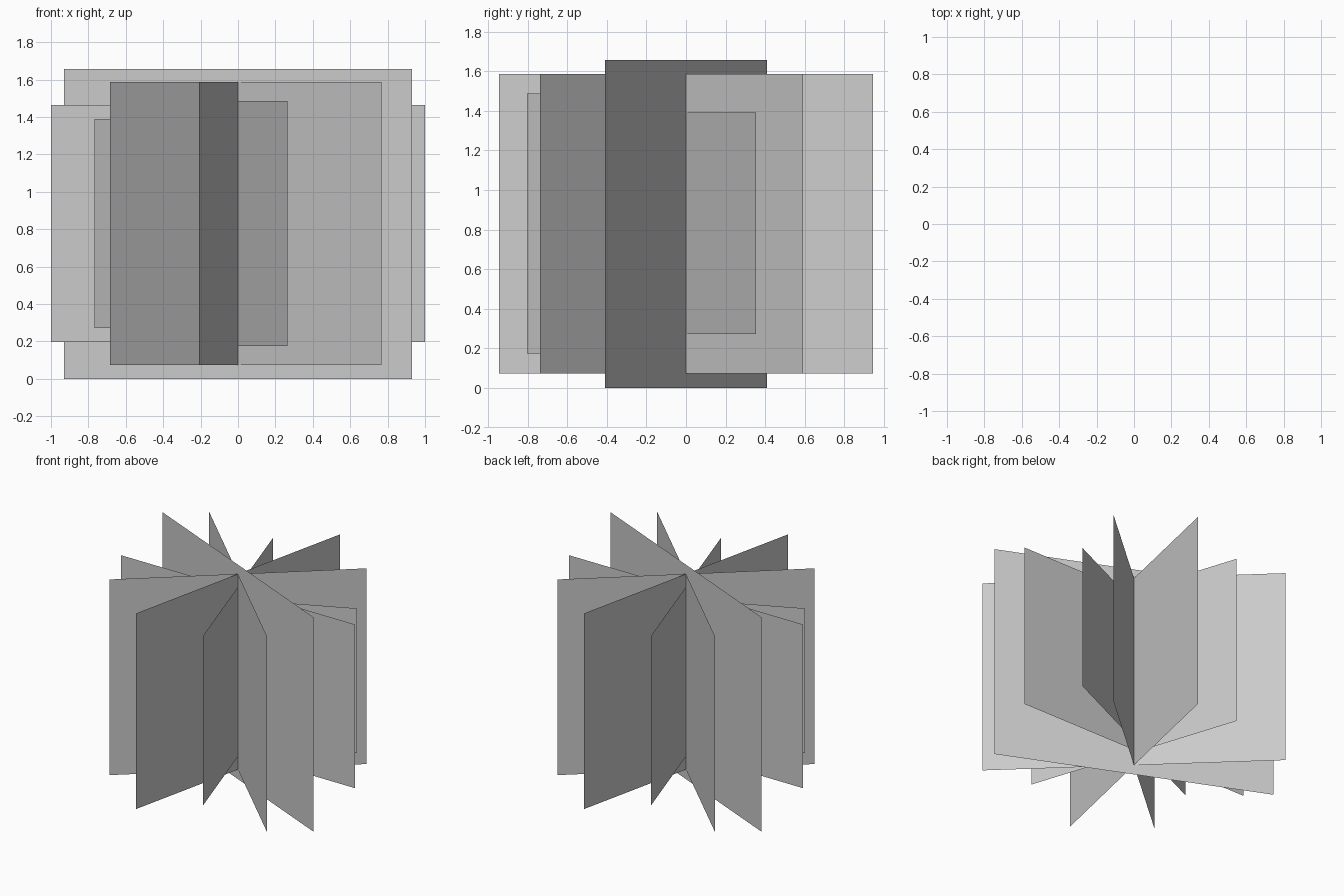
import bpy

if "Cube" in bpy.data.objects:
    bpy.data.objects.remove(bpy.data.objects["Cube"])

# Thin upright panels crossing on the z axis: half-extent x, half-extent y, bottom, top
panels = [
    ("tall_panel", 0.93, -0.409, 0.0, 1.657),
    ("widest_panel", 1.0, 0.0, 0.198, 1.463),
    ("short_panel", 0.768, 0.354, 0.272, 1.39),
    ("diagonal_panel", 0.684, 0.591, 0.074, 1.586),
    ("deep_panel", 0.209, 0.944, 0.074, 1.586),
    ("medium_panel", 0.264, -0.803, 0.175, 1.486),
    ("opposite_diagonal_panel", 0.766, -0.737, 0.074, 1.586),
]


def add_panel(name, x, y, bottom, top):
    mesh = bpy.data.meshes.new(name)
    corners = [(-x, -y, bottom), (x, y, bottom), (x, y, top), (-x, -y, top)]
    mesh.from_pydata(corners, [], [(0, 1, 2, 3)])
    mesh.update()
    obj = bpy.data.objects.new(name, mesh)
    bpy.context.collection.objects.link(obj)


for panel in panels:
    add_panel(*panel)
